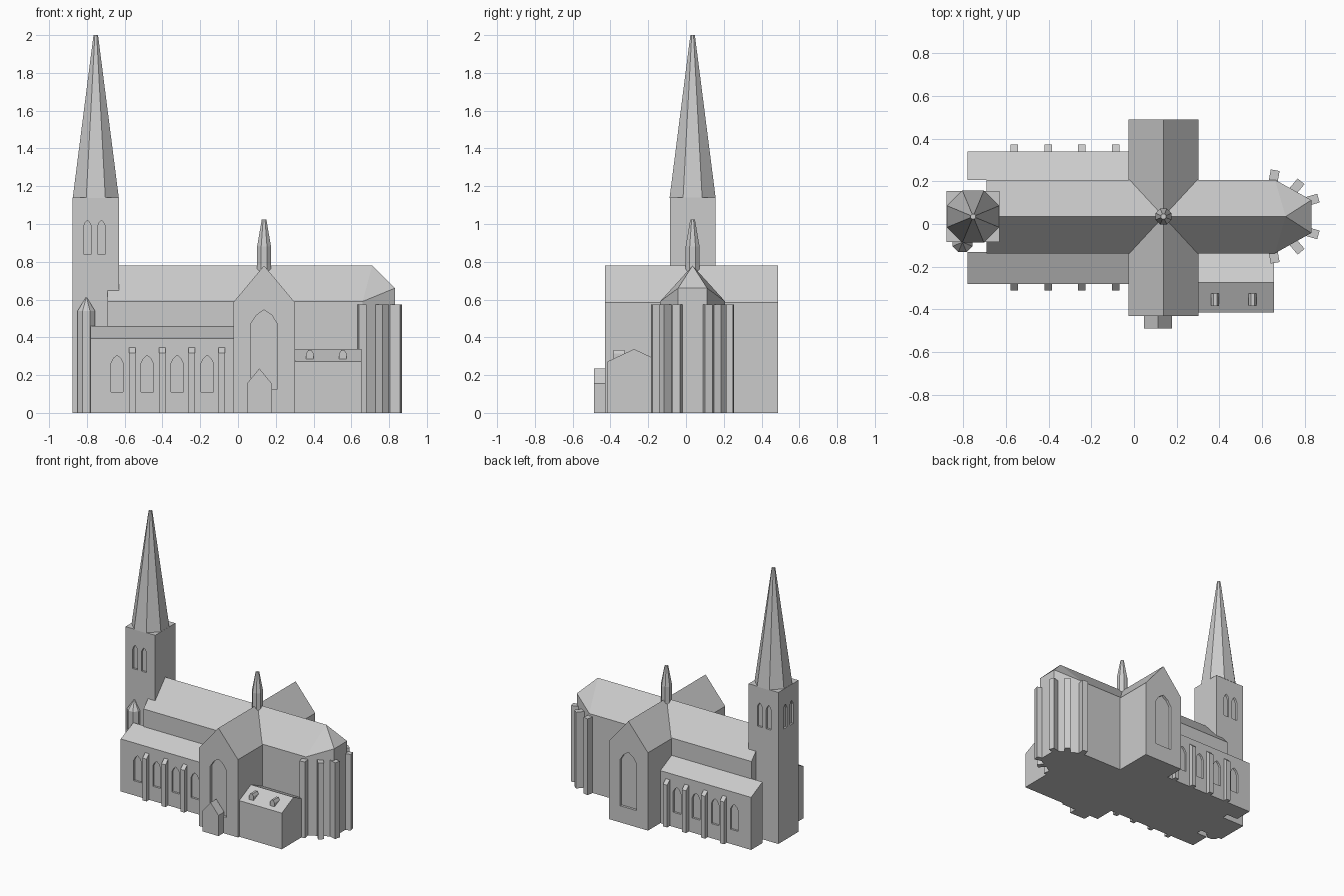
import bpy, bmesh, math

if "Cube" in bpy.data.objects:
    bpy.data.objects.remove(bpy.data.objects["Cube"])

stone = bpy.data.materials.new("grey_stone")
stone.diffuse_color = (0.6, 0.6, 0.6, 1)
stone.use_nodes = True
stone.node_tree.nodes["Principled BSDF"].inputs["Base Color"].default_value = stone.diffuse_color
CY = 0.035          # centre line of the nave


def add(name, bm):
    bmesh.ops.recalc_face_normals(bm, faces=bm.faces)
    me = bpy.data.meshes.new(name)
    bm.to_mesh(me)
    bm.free()
    me.materials.append(stone)
    ob = bpy.data.objects.new(name, me)
    bpy.context.collection.objects.link(ob)
    return ob


def extrude(bm, pts, axis, a, b):
    """Sweep a 2D profile along one axis from a to b."""
    place = {'x': lambda p, t: (t, p[0], p[1]),
             'y': lambda p, t: (p[0], t, p[1]),
             'z': lambda p, t: (p[0], p[1], t)}[axis]
    lo = [bm.verts.new(place(p, a)) for p in pts]
    hi = [bm.verts.new(place(p, b)) for p in pts]
    bm.faces.new(lo)
    bm.faces.new(hi[::-1])
    n = len(pts)
    for i in range(n):
        bm.faces.new((lo[i], lo[(i + 1) % n], hi[(i + 1) % n], hi[i]))


def prism(name, pts, axis, a, b):
    bm = bmesh.new()
    extrude(bm, pts, axis, a, b)
    return add(name, bm)


def turned(name, x, y, rings, sides=8):
    """Stack of regular polygons given as (radius, z)."""
    bm = bmesh.new()
    loops = []
    for r, z in rings:
        loops.append([bm.verts.new((x + r * math.cos((i + .5) * math.tau / sides),
                                    y + r * math.sin((i + .5) * math.tau / sides), z))
                      for i in range(sides)])
    for p, q in zip(loops, loops[1:]):
        for i in range(sides):
            j = (i + 1) % sides
            bm.faces.new((p[i], p[j], q[j], q[i]))
    bm.faces.new(loops[0])
    bm.faces.new(loops[-1])
    return add(name, bm)


def gable(c, w, eave, ridge):
    return [(c - w, 0), (c + w, 0), (c + w, eave), (c, ridge), (c - w, eave)]


def lancet(c, w, z0, spring, apex):
    h = w / 2
    mid = spring + (apex - spring) * .6
    return [(c - h, z0), (c + h, z0), (c + h, spring), (c + h * .6, mid),
            (c, apex), (c - h * .6, mid), (c - h, spring)]


def recess(ob, cuts):
    """Cut window niches, each given as (profile, axis, from, to)."""
    bm = bmesh.new()
    for c in cuts:
        extrude(bm, *c)
    cutter = add("window_cutter", bm)
    cutter.hide_render = True
    mod = ob.modifiers.new("windows", 'BOOLEAN')
    mod.operation, mod.solver, mod.object = 'DIFFERENCE', 'EXACT', cutter
    bpy.context.view_layer.objects.active = ob
    bpy.ops.object.modifier_apply(modifier=mod.name)
    bpy.data.objects.remove(cutter)


# West tower with paired bell openings on three sides
tower = prism("tower", [(-.877, -.085), (-.63, -.085), (-.63, .155), (-.877, .155)], 'z', 0, 1.14)
cuts = []
for s in (-.037, .037):
    front = lancet(-.76 + s, .042, .84, .985, 1.02)
    cuts += [(front, 'y', -.12, -.07), (front, 'y', .14, .19),
             (lancet(CY + s, .042, .84, .985, 1.02), 'x', -.91, -.862)]
recess(tower, cuts)
turned("spire", -.753, CY, [(.132, 1.138), (.013, 2.0)])
turned("stair_turret", -.803, -.085, [(.05, 0), (.05, .54), (.004, .61)])

# Nave and choir
prism("nave", gable(CY, .172, .59, .78), 'x', -.69, .66)

# Apse with hipped roof
bm = bmesh.new()
V = lambda *p: bm.verts.new(p)
plan = [(.66, CY - .172, .59), (.83, CY - .077, .66), (.83, CY + .077, .66), (.66, CY + .172, .59)]
low = [V(x, y, 0) for x, y, z in plan]
top = [V(*p) for p in plan]
end, back = V(.71, CY, .78), V(.66, CY, .78)
for i in range(3):
    bm.faces.new((low[i], low[i + 1], top[i + 1], top[i]))
    bm.faces.new((top[i], top[i + 1], end))
bm.faces.new((top[3], back, end))
bm.faces.new((back, top[0], end))
bm.faces.new((low[0], top[0], back, top[3], low[3]))
bm.faces.new(low)
add("apse", bm)

# Apse buttresses, mirrored about the centre line
for s in (-1, 1):
    for x, dy, deg in ((.657, .195, 80), (.768, .148, 50), (.842, .08, 16)):
        a = math.radians(deg)
        u = (math.cos(a), s * math.sin(a))
        pts = [(x + u[0] * p - u[1] * q, CY + s * dy + u[1] * p + u[0] * q)
               for p, q in ((-.06, -.021), (.022, -.021), (.022, .021), (-.06, .021))]
        prism("apse_buttress", pts, 'z', 0, .573)

# Transept with a tall window at each end
transept = prism("transept", gable(.138, .163, .585, .78), 'y', -.43, .488)
tall = lancet(.138, .136, .125, .475, .545)
recess(transept, [(tall, 'y', -.47, -.412), (tall, 'y', .47, .53)])
turned("crossing_turret", .138, CY, [(.04, .7), (.04, .88), (.013, 1.025)])

# South porch
prism("porch", gable(.113, .066, .155, .235), 'y', -.488, -.42)

# Aisles with windows and buttresses
for side, s, inner, outer in (("south", -1, -.13, -.28), ("north", 1, .205, .34)):
    aisle = prism(side + "_aisle", [(inner, 0), (outer, 0), (outer, .395), (inner, .46)],
                  'x', -.78, -.02)
    recess(aisle, [(lancet(-.64 + i * .159, .065, .11, .262, .305), 'y',
                    outer - s * .015, outer + s * .05) for i in range(4)])
    for i in range(4):
        x = -.56 + i * .158
        prism(side + "_buttress", [(outer - s * .01, 0), (outer + s * .032, 0),
                                   (outer + s * .032, .318), (outer, .347), (outer - s * .01, .347)],
              'x', x - .017, x + .017)

# Vestry with two small dormers
prism("vestry", gable(-.275, .14, .272, .338), 'x', .29, .655)
for x in (.38, .555):
    prism("dormer", [(x - .019, .27), (x + .019, .27), (x + .019, .315),
                     (x + .008, .333), (x - .008, .333), (x - .019, .315)], 'y', -.385, -.325)
